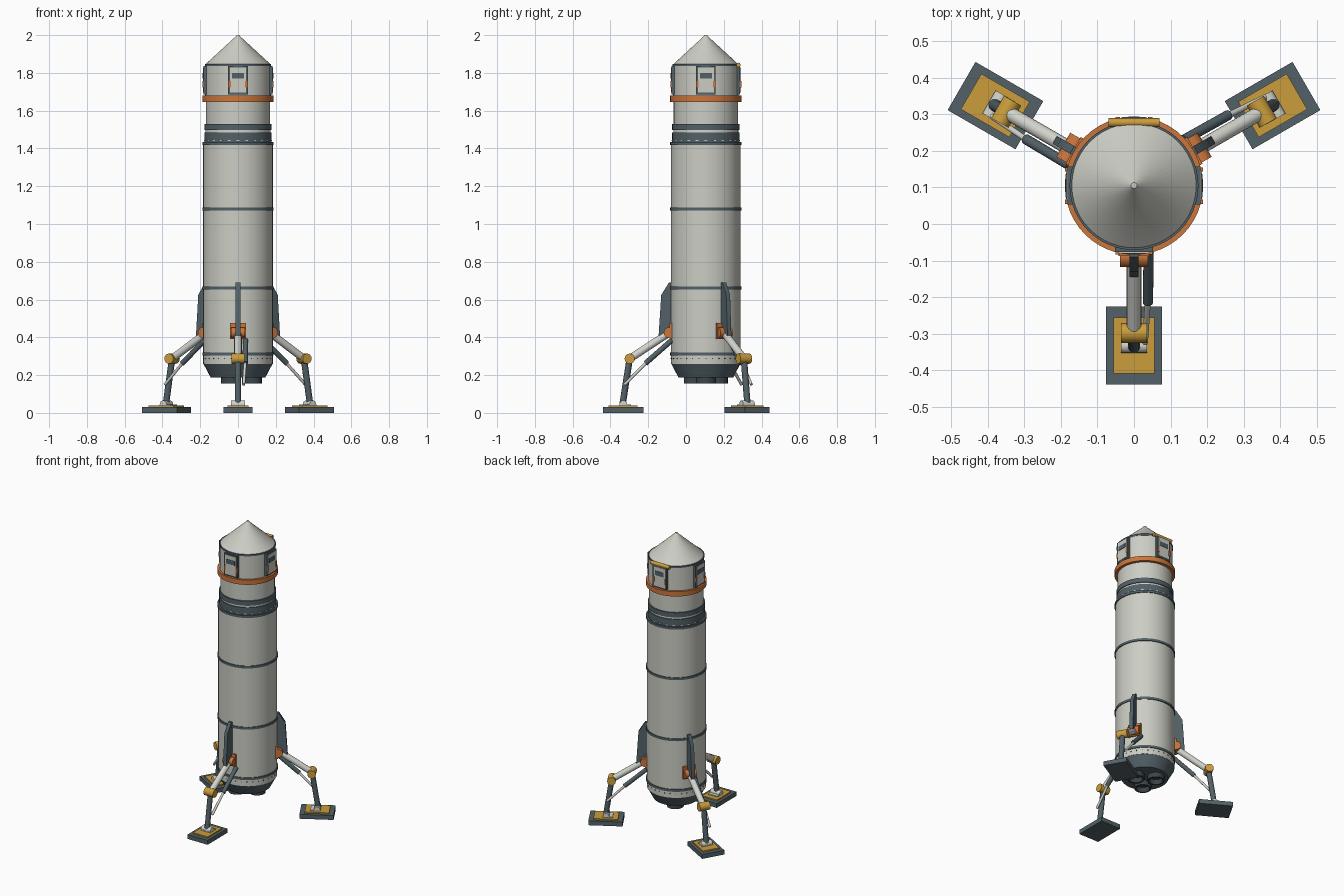
import bpy, bmesh, math
from mathutils import Matrix, Vector

if "Cube" in bpy.data.objects:
    bpy.data.objects.remove(bpy.data.objects["Cube"])

AXIS = Matrix.Translation((0, 0.105, 0))   # centre line of the rocket


def mat(name, r, g, b):
    m = bpy.data.materials.new(name)
    m.diffuse_color = (r, g, b, 1)
    m.use_nodes = True
    m.node_tree.nodes["Principled BSDF"].inputs["Base Color"].default_value = m.diffuse_color
    return m


LIGHT = mat("light_hull", 0.60, 0.61, 0.55)
PALE = mat("pale_metal", 0.66, 0.66, 0.62)
SLATE = mat("slate", 0.085, 0.12, 0.135)
DARK = mat("dark_slate", 0.045, 0.06, 0.07)
ORANGE = mat("orange", 0.60, 0.18, 0.045)
YELLOW = mat("yellow", 0.60, 0.34, 0.045)


def finish(name, bm, material, angle=0.0):
    """Turn a bmesh into an object, turned about the rocket axis."""
    bmesh.ops.recalc_face_normals(bm, faces=bm.faces)
    me = bpy.data.meshes.new(name)
    bm.to_mesh(me)
    bm.free()
    me.materials.append(material)
    for p in me.polygons:
        p.use_smooth = True
    me.set_sharp_from_angle(angle=math.radians(30))
    ob = bpy.data.objects.new(name, me)
    ob.matrix_world = AXIS @ Matrix.Rotation(math.radians(angle), 4, 'Z')
    bpy.context.collection.objects.link(ob)
    return ob


def lathe(name, profile, material, centre=(0, 0), n=48, angle=0):
    """Spin (radius, height) points; both ends are capped."""
    bm = bmesh.new()
    loops = []
    for r, z in profile:
        loops.append([bm.verts.new((centre[0] + r * math.cos(2 * math.pi * i / n),
                                    centre[1] + r * math.sin(2 * math.pi * i / n), z))
                      for i in range(n)])
    for a, b in zip(loops, loops[1:]):
        for i in range(n):
            j = (i + 1) % n
            bm.faces.new((a[i], a[j], b[j], b[i]))
    bm.faces.new(loops[0])
    bm.faces.new(loops[-1])
    return finish(name, bm, material, angle)


def add_box(bm, lo, hi):
    size = [h - l for l, h in zip(lo, hi)]
    mid = [(h + l) / 2 for l, h in zip(lo, hi)]
    bmesh.ops.create_cube(bm, size=1, matrix=Matrix.Translation(mid) @ Matrix.Diagonal((*size, 1)))


def box(name, lo, hi, material, angle=0):
    bm = bmesh.new()
    add_box(bm, lo, hi)
    return finish(name, bm, material, angle)


def rod(name, a, b, r, material, angle=0, n=16):
    a, b = Vector(a), Vector(b)
    bm = bmesh.new()
    turn = (b - a).to_track_quat('Z', 'Y').to_matrix().to_4x4()
    bmesh.ops.create_cone(bm, cap_ends=True, segments=n, radius1=r, radius2=r,
                          depth=(b - a).length,
                          matrix=Matrix.Translation((a + b) / 2) @ turn)
    return finish(name, bm, material, angle)


def rivets(name, r, z, count, material, w=0.003):
    bm = bmesh.new()
    for i in range(count):
        bmesh.ops.create_cube(bm, size=1, matrix=Matrix.Rotation(2 * math.pi * i / count, 4, 'Z')
                              @ Matrix.Translation((r, 0, z)) @ Matrix.Diagonal((0.005, w, 0.006, 1)))
    return finish(name, bm, material)


def band(name, z0, z1, r, material):
    return lathe(name, [(r - 0.03, z0), (r, z0), (r, z1), (r - 0.03, z1)], material)


# Main hull and its bands
lathe("hull", [(0.184, 0.26), (0.184, 1.425)], LIGHT)
for z in (0.312, 0.66, 1.08, 1.427):
    band("hull_band", z - 0.008, z + 0.008, 0.189, SLATE)
rivets("skirt_rivets", 0.184, 0.288, 32, DARK, 0.005)

# Interstage rings, neck and collar
lathe("lower_interstage", [(0.178, 1.435), (0.178, 1.485)], SLATE)
rivets("interstage_marks", 0.178, 1.443, 24, LIGHT, 0.014)
lathe("interstage_gap", [(0.172, 1.48), (0.172, 1.50)], PALE)
lathe("upper_interstage", [(0.178, 1.498), (0.178, 1.53)], SLATE)
lathe("neck", [(0.17, 1.53), (0.17, 1.66)], LIGHT)
lathe("collar", [(0.17, 1.647), (0.189, 1.647), (0.189, 1.68), (0.17, 1.68)], ORANGE)

# Cabin and nose
lathe("cabin", [(0.174, 1.67), (0.174, 1.84)], LIGHT)
band("cabin_rim", 1.837, 1.848, 0.176, SLATE)
lathe("nose_cone", [(0.172, 1.846), (0.012, 1.993), (0.008, 2.0)], LIGHT)

# Four cabin doors
for k in range(4):
    a = 90 * k
    box("door_frame", (0.15, -0.052, 1.686), (0.182, 0.052, 1.836), SLATE, a)
    box("door_panel", (0.16, -0.042, 1.696), (0.185, 0.042, 1.828), LIGHT, a)
    box("door_window", (0.17, -0.032, 1.77), (0.187, 0.032, 1.80), SLATE, a)
    for s in (-1, 1):
        box("door_handle", (0.17, s * 0.044 - 0.006, 1.722), (0.188, s * 0.044 + 0.006, 1.757), ORANGE, a)
rod("hatch_bar", (0.172, -0.07, 1.842), (0.172, 0.07, 1.842), 0.012, YELLOW, 90)

# Engine section with three open nozzles
lathe("engine_skirt", [(0.135, 0.188), (0.145, 0.188), (0.184, 0.262)], SLATE)
for k in range(3):
    lathe("nozzle", [(0.036, 0.195), (0.053, 0.195), (0.053, 0.155), (0.044, 0.155), (0.036, 0.185)],
          DARK, (0.073, 0), 24, 120 * k)

# Three landing legs with fins: local x points outward, y is sideways
for a in (-90, 30, 150):
    # Fin from an extruded outline
    bm = bmesh.new()
    outline = [(0.17, 0.69), (0.195, 0.69), (0.236, 0.625), (0.250, 0.41), (0.235, 0.395), (0.17, 0.43)]
    f = bm.faces.new([bm.verts.new((d, -0.012, z)) for d, z in outline])
    ext = bmesh.ops.extrude_face_region(bm, geom=[f])
    bmesh.ops.translate(bm, vec=(0, 0.024, 0),
                        verts=[v for v in ext["geom"] if isinstance(v, bmesh.types.BMVert)])
    finish("fin", bm, SLATE, a)

    # Hip mount
    box("hip_mount", (0.165, -0.042, 0.39), (0.192, 0.042, 0.475), ORANGE, a)
    rod("hip_joint", (0.195, -0.038, 0.425), (0.195, 0.038, 0.425), 0.028, ORANGE, a)

    # Upper and lower struts with knee
    hip, knee, ankle = (0.2, 0, 0.42), (0.403, 0, 0.287), (0.44, 0, 0.05)
    rod("upper_strut", hip, knee, 0.020, PALE, a)
    rod("knee_joint", (0.403, -0.035, 0.287), (0.403, 0.035, 0.287), 0.027, YELLOW, a)
    rod("lower_strut", knee, ankle, 0.017, SLATE, a)

    # Side damper
    rod("damper_sleeve", (0.18, 0.04, 0.385), (0.32, 0.038, 0.262), 0.014, SLATE, a)
    rod("damper_piston", (0.315, 0.038, 0.266), (0.43, 0.030, 0.15), 0.008, PALE, a)

    # Foot
    box("foot_pad", (0.330, -0.076, 0.0), (0.544, 0.076, 0.03), SLATE, a)
    box("foot_plate", (0.361, -0.056, 0.03), (0.514, 0.056, 0.038), YELLOW, a)
    box("ankle_base", (0.395, -0.036, 0.036), (0.458, 0.036, 0.045), PALE, a)
    rod("ankle_joint", (0.437, -0.036, 0.046), (0.437, 0.036, 0.046), 0.02, PALE, a)
